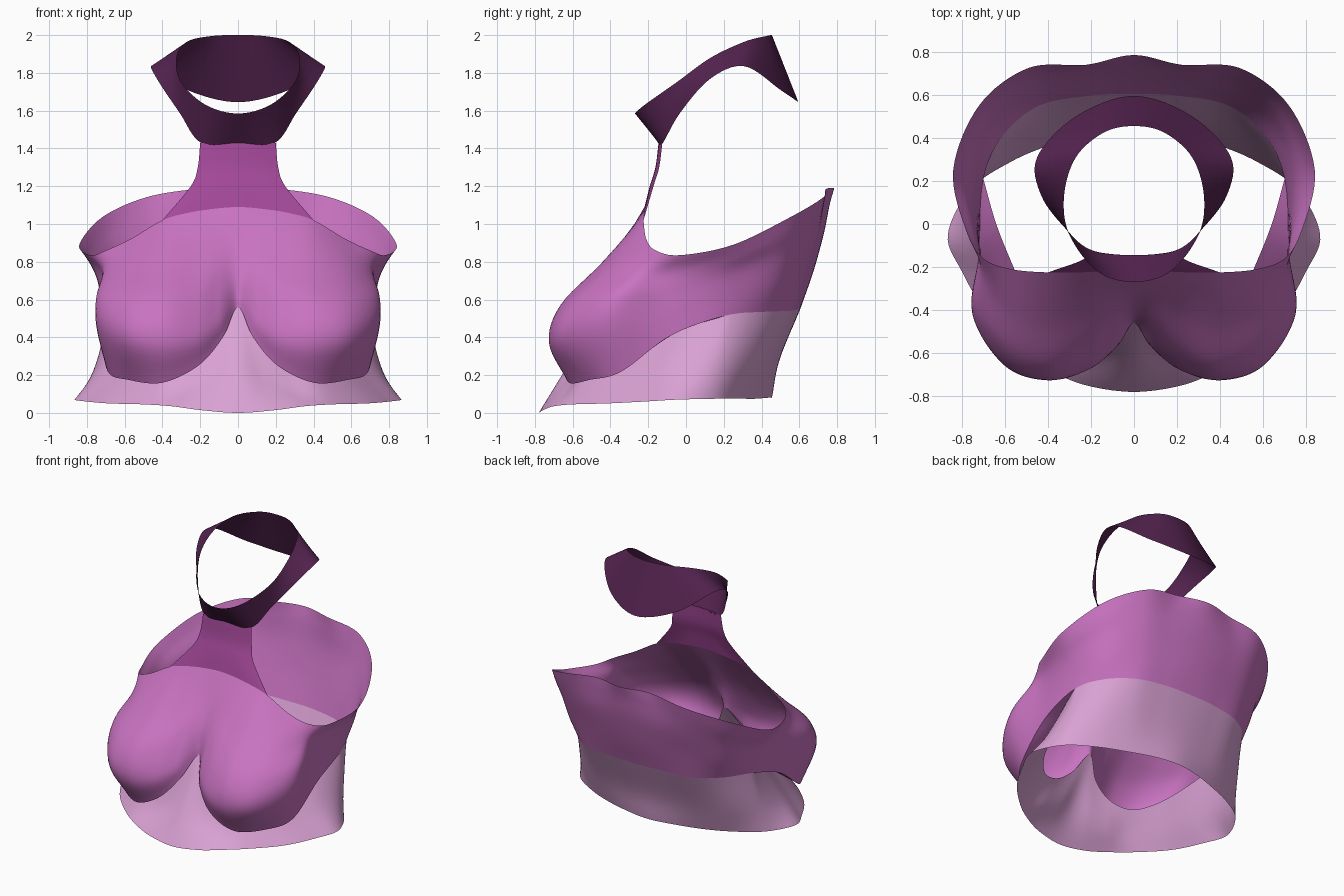
import bpy
from mathutils import Vector

cube = bpy.data.objects.get("Cube")
if cube:
    bpy.data.objects.remove(cube, do_unlink=True)


def material(name, color):
    mat = bpy.data.materials.new(name)
    mat.use_nodes = True
    mat.diffuse_color = (*color, 1)
    bsdf = mat.node_tree.nodes["Principled BSDF"]
    bsdf.inputs["Base Color"].default_value = (*color, 1)
    bsdf.inputs["Roughness"].default_value = 0.8
    return mat


light_pink = material("light pink", (0.70, 0.36, 0.66))
orchid = material("orchid", (0.58, 0.17, 0.53))
magenta = material("magenta", (0.37, 0.065, 0.32))
dark_plum = material("dark plum", (0.09, 0.017, 0.08))


def spline(points, steps=8, across_middle=True):
    """Smooth curve through points; ends on x = 0 continue into their mirror image."""
    pts = [Vector(p) for p in points]

    def beyond(end, inner):
        if across_middle and end.x == 0:
            return Vector((-inner.x, inner.y, inner.z))
        return 2 * end - inner

    ext = [beyond(pts[0], pts[1]), *pts, beyond(pts[-1], pts[-2])]
    out = []
    for a, b, c, d in zip(ext, ext[1:], ext[2:], ext[3:]):
        for k in range(steps):
            t = k / steps
            out.append(0.5 * (2 * b + (c - a) * t + (2 * a - 5 * b + 4 * c - d) * t ** 2
                              + (3 * b - a - 3 * c + d) * t ** 3))
    return out + [pts[-1]]


def loft(name, rails, mat, steps=6):
    """Skin a half sheet over rails listed from bottom to top, then mirror it."""
    columns = [spline(col, steps, False) for col in zip(*rails)]
    rows = len(columns[0])
    verts = [v for col in columns for v in col]
    faces = [(i * rows + j, (i + 1) * rows + j, (i + 1) * rows + j + 1, i * rows + j + 1)
             for i in range(len(columns) - 1) for j in range(rows - 1)]
    mesh = bpy.data.meshes.new(name)
    mesh.from_pydata(verts, [], faces)
    mesh.materials.append(mat)
    mesh.shade_smooth()
    obj = bpy.data.objects.new(name, mesh)
    bpy.context.collection.objects.link(obj)
    mirror = obj.modifiers.new("mirror", "MIRROR")
    mirror.use_clip = True
    mirror.merge_threshold = 0.0005
    return obj


# Rails run from the front middle, round the left side, to the back middle
hem = spline([(0, -.78, 0), (.2, -.755, .015), (.35, -.7, .035), (.5, -.6, .045),
              (.68, -.42, .05), (.8, -.22, .06), (.865, -.05, .07), (.76, .16, .075),
              (.57, .29, .075), (.38, .37, .075), (.18, .43, .08), (0, .455, .08)])
waist = spline([(0, -.61, .28), (.13, -.62, .2), (.27, -.61, .15), (.42, -.565, .15),
                (.57, -.42, .16), (.67, -.24, .19), (.745, -.05, .23), (.735, .18, .28),
                (.61, .34, .28), (.41, .44, .28), (.2, .48, .28), (0, .495, .28)])
under_bust = spline([(0, -.46, .56), (.08, -.57, .4), (.21, -.63, .25), (.4, -.62, .16),
                     (.58, -.51, .175), (.69, -.34, .22), (.715, -.08, .41), (.7, .21, .515),
                     (.61, .41, .535), (.44, .55, .54), (.21, .595, .55), (0, .605, .55)])
low_bust = spline([(0, -.45, .62), (.1, -.58, .5), (.22, -.68, .41), (.4, -.725, .37),
                   (.6, -.655, .39), (.745, -.42, .45), (.72, -.12, .52), (.72, .23, .63),
                   (.64, .46, .67), (.46, .6, .72), (.23, .655, .74), (0, .675, .75)])
mid_bust = spline([(0, -.415, .74), (.1, -.465, .72), (.22, -.585, .62), (.4, -.665, .57),
                   (.6, -.59, .58), (.745, -.38, .61), (.72, -.11, .645), (.75, .24, .74),
                   (.67, .5, .83), (.48, .66, .91), (.25, .71, .94), (0, .73, .95)])
high_bust = spline([(0, -.325, .91), (.1, -.34, .9), (.22, -.405, .83), (.4, -.455, .78),
                    (.58, -.4, .755), (.7, -.25, .75), (.725, -.09, .75), (.795, .25, .82),
                    (.7, .53, .94), (.49, .7, 1.05), (.25, .73, 1.09), (0, .76, 1.1)])
top_edge = spline([(0, -.22, 1.09), (.13, -.22, 1.08), (.26, -.225, 1.06), (.4, -.225, 1.02),
                   (.57, -.21, .92), (.7, -.16, .86), (.78, -.03, .835), (.84, .25, .89),
                   (.72, .55, 1.035), (.49, .725, 1.14), (.22, .74, 1.185), (0, .785, 1.19)])

# Line behind the cups where they fold back to the ribs; it joins the band at the side
fold_line = spline([(0, -.46, .56), (.1, -.52, .42), (.23, -.53, .32), (.38, -.48, .28),
                    (.49, -.36, .31), (.56, -.2, .36), (.64, 0, .45), (.7, .21, .515)])
fold_end = len(fold_line)
band_top = fold_line + under_bust[fold_end:]

loft("waist_band", [hem, waist, band_top], light_pink)
loft("cup_underside", [fold_line, under_bust[:fold_end]], orchid, 3)
loft("bust_and_back_band", [under_bust, low_bust, mid_bust, high_bust, top_edge], orchid)


# Neck panel rises from the front part of the top edge to the collar
def panel_rail(width, y, z):
    return spline([(width * k / 3, y + .02 * (k / 3) ** 2, z) for k in range(4)])


chest_edge = top_edge[:len(panel_rail(1, 0, 0))]
loft("neck_panel", [chest_edge, panel_rail(.25, -.192, 1.2), panel_rail(.213, -.162, 1.3),
                    panel_rail(.2, -.145, 1.43)], magenta)

# Collar twists from flaring up at the front to flaring down at the back
collar_low = spline([(0, -.145, 1.43), (.195, -.122, 1.43), (.31, -.03, 1.59), (.43, .13, 1.77),
                     (.45, .31, 1.835), (.27, .5, 1.71), (0, .595, 1.645)])
collar_high = spline([(0, -.27, 1.585), (.17, -.22, 1.63), (.3, -.05, 1.75), (.325, .13, 1.88),
                      (.27, .31, 1.965), (.14, .425, 1.995), (0, .455, 2)])
loft("collar", [collar_low, collar_high], dark_plum)
